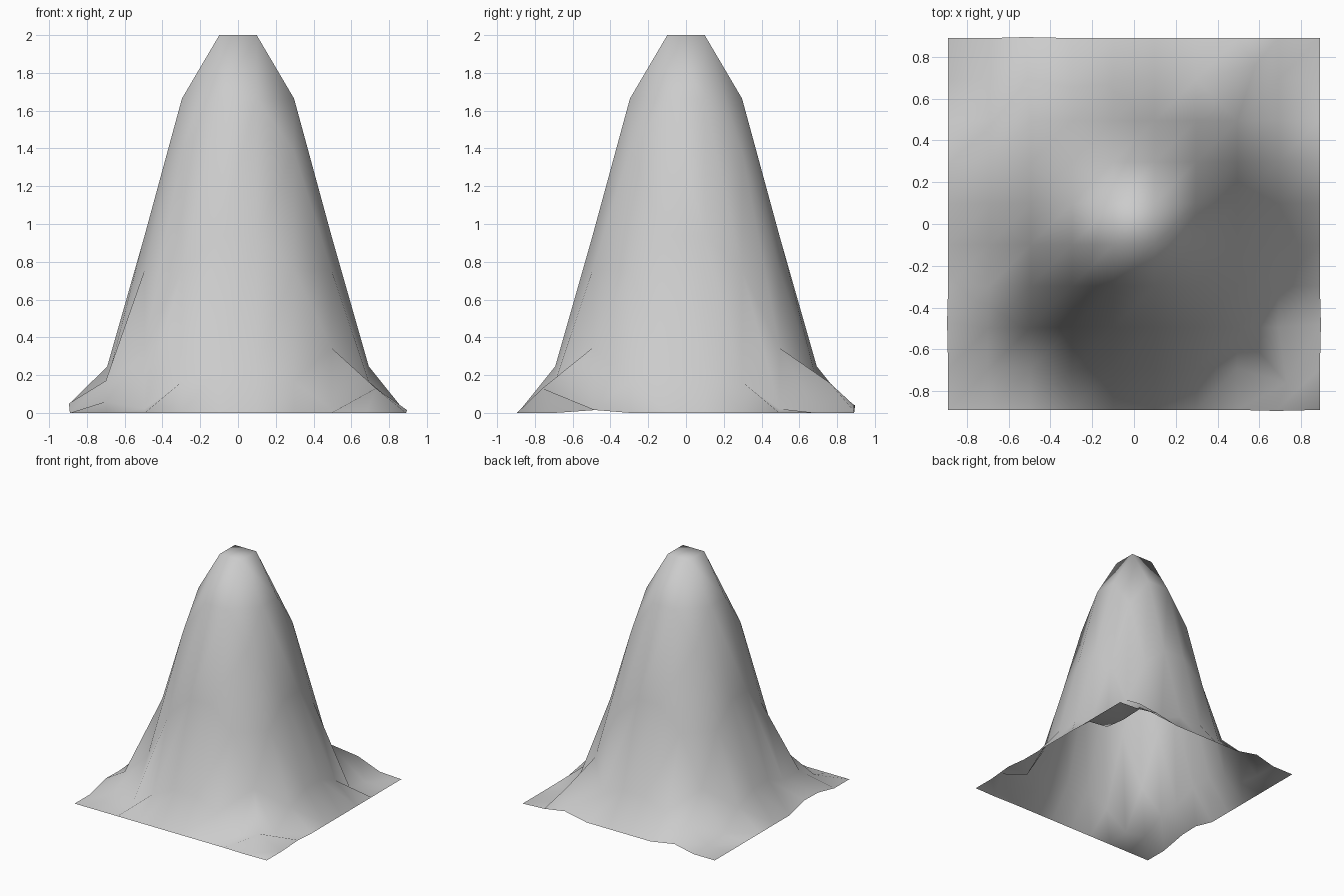
import bpy, bmesh, math

if "Cube" in bpy.data.objects:
    bpy.data.objects.remove(bpy.data.objects["Cube"])

N, HALF, HEIGHT, RADIUS = 10, 0.89, 2.0, 0.76
STEP = 2 * HALF / (N - 1)


def hill_height(x, y):
    # smooth falloff measured from the raised centre square
    d = min(math.hypot(x - sx * STEP / 2, y - sy * STEP / 2)
            for sx in (-1, 1) for sy in (-1, 1))
    t = max(0.0, 1 - d / RADIUS)
    return HEIGHT * t * t * (3 - 2 * t)


# small bumps near the foot: grid column, row -> position
BUMPS = {
    (8, 1): (0.73, -0.76, 0.13),
    (7, 8): (0.58, 0.76, 0.16),
    (7, 9): (0.50, 0.89, 0.04),
    (8, 9): (0.69, 0.89, 0.01),
    (2, 8): (-0.51, 0.71, 0.14),
    (2, 9): (-0.52, 0.895, 0.04),
    (1, 1): (-0.70, -0.70, 0.06),
    (1, 2): (-0.70, -0.50, 0.17),
    (0, 2): (-0.895, -0.47, 0.05),
    (0, 3): (-0.89, -0.30, 0.05),
    (9, 2): (0.895, -0.48, 0.015),
    (8, 0): (0.68, -0.895, 0.0),
}

# hill sheet: a square grid with the middle pulled up
bm = bmesh.new()
grid = {}
for i in range(N):
    for j in range(N):
        x, y = -HALF + i * STEP, -HALF + j * STEP
        grid[i, j] = bm.verts.new(BUMPS.get((i, j), (x, y, hill_height(x, y))))
for i in range(N - 1):
    for j in range(N - 1):
        face = bm.faces.new((grid[i, j], grid[i + 1, j],
                             grid[i + 1, j + 1], grid[i, j + 1]))
        face.smooth = True

mesh = bpy.data.meshes.new("hill")
bm.to_mesh(mesh)
bm.free()
hill = bpy.data.objects.new("hill", mesh)
bpy.context.collection.objects.link(hill)
